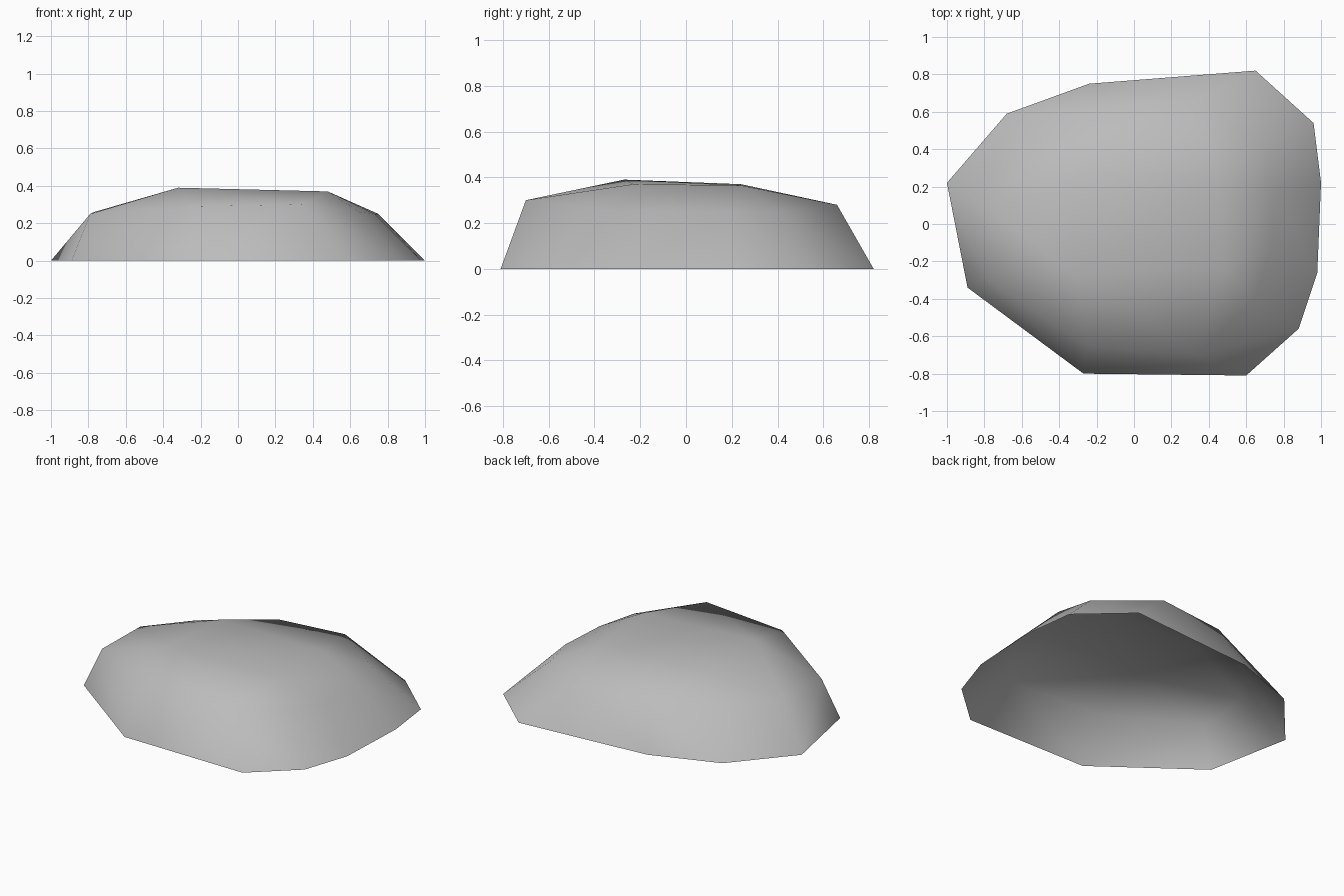
import bpy
import bmesh

# Remove the default cube
cube = bpy.data.objects.get("Cube")
if cube:
    bpy.data.objects.remove(cube, do_unlink=True)

# Grey stone colour
stone = bpy.data.materials.new("grey_stone")
stone.use_nodes = True
colour = (0.5, 0.5, 0.5, 1)
stone.diffuse_color = colour
stone.node_tree.nodes["Principled BSDF"].inputs["Base Color"].default_value = colour

# Ground outline, shoulder ring and flat crown of the boulder
base = [(-1, .22), (-.89, -.34), (-.27, -.8), (.6, -.81), (.88, -.56), (.98, -.26),
        (1, .22), (.96, .54), (.65, .82), (-.24, .75), (-.68, .59)]
shoulder = [(-.77, .08, .26), (-.79, -.29, .25), (-.25, -.65, .29), (.34, -.7, .3),
            (.65, -.39, .26), (.73, -.14, .25), (.75, .19, .25), (.69, .42, .25),
            (.32, .66, .28), (-.14, .62, .27), (-.56, .36, .25)]
crown = [(-.32, -.27, .39), (.48, -.23, .37), (.45, .24, .365), (-.3, .24, .37)]

# Wrap the rings in a faceted skin, then open the underside
bm = bmesh.new()
for point in [(x, y, 0) for x, y in base] + shoulder + crown:
    bm.verts.new(point)
bmesh.ops.convex_hull(bm, input=bm.verts)
underside = [f for f in bm.faces if all(v.co.z < .001 for v in f.verts)]
bmesh.ops.delete(bm, geom=underside, context="FACES")
bmesh.ops.delete(bm, geom=[v for v in bm.verts if not v.link_faces], context="VERTS")
bmesh.ops.recalc_face_normals(bm, faces=bm.faces)
if sum(f.normal.z for f in bm.faces) < 0:
    bmesh.ops.reverse_faces(bm, faces=bm.faces)
for face in bm.faces:
    face.smooth = True

# Boulder object
mesh = bpy.data.meshes.new("boulder")
bm.to_mesh(mesh)
bm.free()
mesh.materials.append(stone)
bpy.context.collection.objects.link(bpy.data.objects.new("boulder", mesh))
